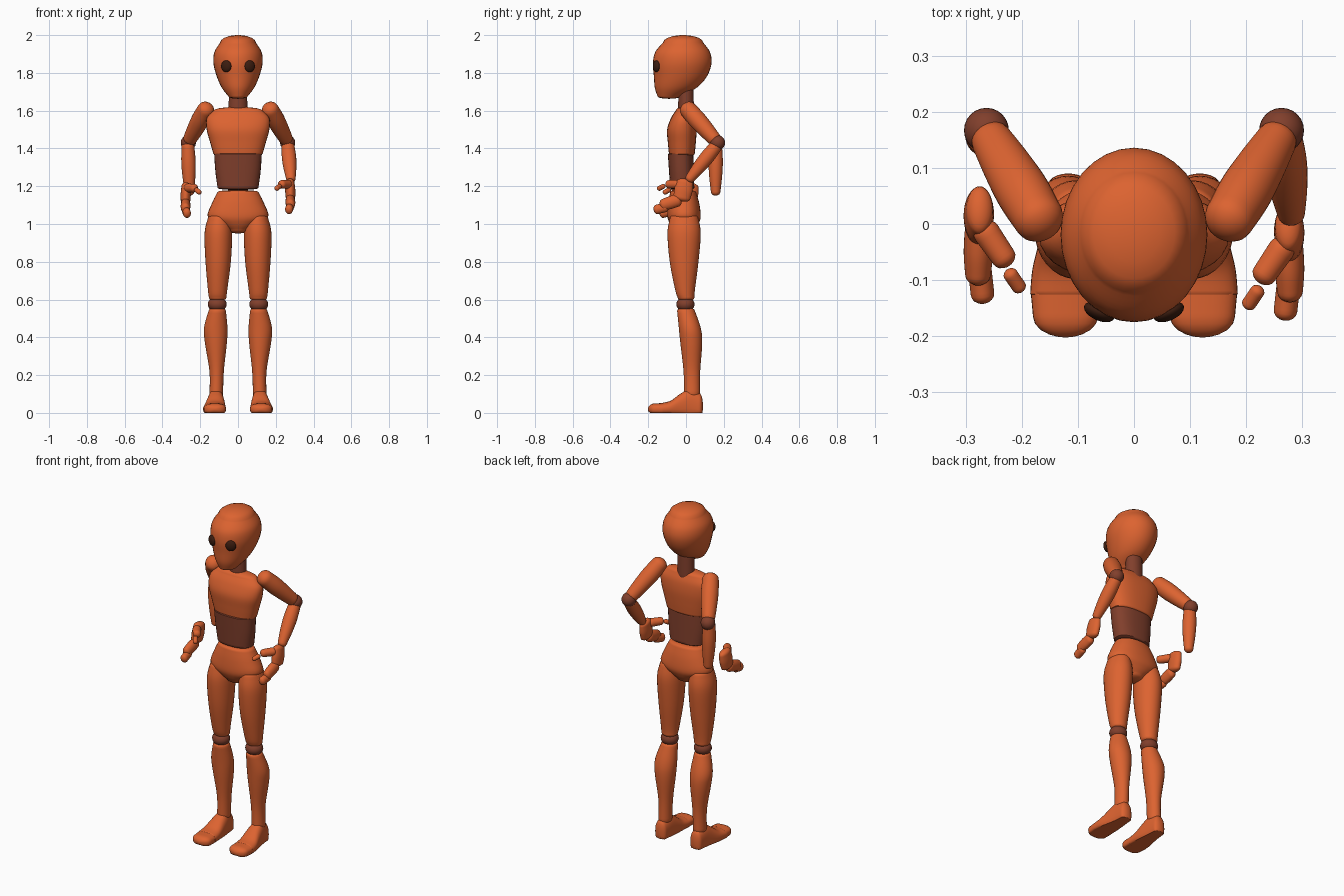
import bpy, bmesh, math
from mathutils import Matrix, Vector

cube = bpy.data.objects.get("Cube")
if cube:
    bpy.data.objects.remove(cube)

SIDES = 32
parts = []


def material(name, color):
    mat = bpy.data.materials.new(name)
    mat.use_nodes = True
    mat.diffuse_color = (*color, 1)
    mat.node_tree.nodes["Principled BSDF"].inputs["Base Color"].default_value = (*color, 1)
    return mat


orange = material("orange skin", (.72, .125, .03))
brown = material("brown joint", (.22, .05, .025))
dark = material("dark eye", (.045, .012, .005))


def smooth_sections(rows, steps=5):
    """Catmull-Rom interpolation between cross-sections."""
    rows = [Vector(r) for r in rows]
    padded = [rows[0]] + rows + [rows[-1]]
    result = []
    for p, a, b, n in zip(padded, padded[1:], padded[2:], padded[3:]):
        for i in range(steps):
            t = i / steps
            result.append(a + (b - p) * (t / 2)
                          + (p * 2 - a * 5 + b * 4 - n) * (t * t / 2)
                          + (a * 3 - p - b * 3 + n) * (t ** 3 / 2))
    return result + [rows[-1]]


def cap(row, height):
    """Rounded end: sections shrinking along a quarter ellipse."""
    result = []
    for degrees in (20, 40, 60, 75, 85):
        a = math.radians(degrees)
        along, u, v, ru, rv = row
        result.append(Vector((along + height * math.sin(a), u, v, ru * math.cos(a), rv * math.cos(a))))
    return result


def loft(name, rows, mat, ends=(.02, .02), power=2.0, matrix=None, side=1):
    """Skin through sections given as (along, centre u, centre v, radius u, radius v)."""
    rows = smooth_sections(rows)
    way = math.copysign(1, rows[-1][0] - rows[0][0])
    rows = cap(rows[0], -way * ends[0])[::-1] + rows + cap(rows[-1], way * ends[1])
    matrix = Matrix.Diagonal((side, 1, 1, 1)) @ (matrix or Matrix())
    bm = bmesh.new()
    rings = []
    for along, u, v, ru, rv in rows:
        ring = []
        for i in range(SIDES):
            a = math.tau * i / SIDES
            c, s = math.cos(a), math.sin(a)
            x = math.copysign(abs(c) ** (2 / power), c)
            y = math.copysign(abs(s) ** (2 / power), s)
            p = matrix @ Vector((u + ru * x, v + rv * y, along))
            p.z = max(p.z, 0)
            ring.append(bm.verts.new(p))
        rings.append(ring)
    for low, high in zip(rings, rings[1:]):
        for i in range(SIDES):
            j = (i + 1) % SIDES
            bm.faces.new((low[i], low[j], high[j], high[i]))
    bm.faces.new(rings[0])
    bm.faces.new(rings[-1])
    bmesh.ops.recalc_face_normals(bm, faces=bm.faces)
    mesh = bpy.data.meshes.new(name)
    bm.to_mesh(mesh)
    bm.free()
    mesh.materials.append(mat)
    obj = bpy.data.objects.new(name, mesh)
    bpy.context.collection.objects.link(obj)
    parts.append(obj)
    return obj


def limb(name, start, end, radii, mat, side, depth=1.0):
    """Rounded limb between two points; depth stretches it across the x axis."""
    start, end = Vector(start), Vector(end)
    z = (end - start).normalized()
    y = z.cross(Vector((1, 0, 0))).normalized()
    x = y.cross(z)
    frame = Matrix((x, y, z)).transposed().to_4x4()
    frame.translation = start
    length = (end - start).length
    rows = [(length * i / (len(radii) - 1), 0, 0, r, r * depth) for i, r in enumerate(radii)]
    loft(name, rows, mat, (radii[0] * .8, radii[-1] * .8), matrix=frame, side=side)


def ball(name, center, radii, mat, turn=0):
    bm = bmesh.new()
    frame = Matrix.LocRotScale(Vector(center), Matrix.Rotation(turn, 3, 'Z'), Vector(radii))
    bmesh.ops.create_uvsphere(bm, u_segments=24, v_segments=16, radius=1, matrix=frame)
    mesh = bpy.data.meshes.new(name)
    bm.to_mesh(mesh)
    bm.free()
    mesh.materials.append(mat)
    obj = bpy.data.objects.new(name, mesh)
    bpy.context.collection.objects.link(obj)
    parts.append(obj)


# Head, neck and torso
loft("head", [(1.675, 0, -.09, .05, .06), (1.72, 0, -.055, .085, .11), (1.78, 0, -.03, .112, .14),
              (1.85, 0, -.02, .13, .155), (1.91, 0, -.018, .125, .145), (1.96, 0, -.015, .095, .107)],
     orange, (.012, .04))
loft("neck", [(1.58, 0, 0, .05, .042), (1.72, 0, 0, .048, .04)], brown)
loft("chest", [(1.37, 0, -.022, .13, .068), (1.43, 0, -.022, .147, .074), (1.5, 0, -.022, .166, .078),
               (1.56, 0, -.015, .166, .065), (1.6, 0, -.01, .13, .045)], orange, (.01, .02), 2.4)
loft("abdomen", [(1.37, 0, -.028, .126, .068), (1.28, 0, -.024, .12, .066), (1.19, 0, -.02, .108, .064)],
     brown, (.01, .01), 2.4)
loft("pelvis", [(1.17, 0, -.015, .108, .068), (1.11, 0, -.012, .138, .082), (1.04, 0, -.01, .16, .088),
                (1, 0, -.01, .105, .075), (.97, 0, -.01, .055, .055)], orange, (.01, .02), 2.2)

for side, word in ((1, "left"), (-1, "right")):
    ball(word + "_eye", (side * .062, -.157, 1.835), (.029, .015, .031), dark, side * .42)

    # Leg
    loft(word + "_thigh", [(1.03, .1, -.01, .06, .075), (.95, .104, -.01, .073, .088),
                           (.8, .105, -.01, .067, .076), (.65, .108, -.005, .051, .052),
                           (.61, .108, 0, .046, .044)], orange, (.03, .02), side=side)
    ball(word + "_knee", (side * .11, -.003, .575), (.05, .048, .04), brown)
    loft(word + "_shin", [(.54, .11, 0, .046, .047), (.45, .118, .02, .062, .058),
                          (.37, .117, .028, .058, .058), (.22, .113, .031, .038, .044),
                          (.1, .115, .032, .036, .042)], orange, (.02, .02), side=side)

    # Foot, skinned from heel to toe
    forward = Matrix.Rotation(math.pi / 2, 4, 'X')
    loft(word + "_foot", [(-.07, .117, .035, .036, .07), (-.02, .117, .045, .042, .08),
                          (.03, .119, .035, .05, .066), (.08, .123, .025, .058, .04),
                          (.125, .124, .02, .061, .033)], orange, (.02, .005), 2.4, forward, side)
    loft(word + "_toes", [(.122, .124, .02, .06, .032), (.165, .122, .02, .058, .03)],
         orange, (.004, .037), 2.6, forward, side)

    # Arm
    limb(word + "_upper_arm", (.17, .01, 1.607), (.253, .148, 1.452), (.045, .048, .044, .037), orange, side)
    ball(word + "_elbow", (side * .263, .167, 1.43), (.04, .04, .04), brown)
    wrist = (.28, .02, 1.24) if side > 0 else (.257, .157, 1.17)
    limb(word + "_forearm", (.265, .157, 1.41), wrist, (.034, .038, .034, .025), orange, side)

    # Hand, the right one sitting a little further back and lower
    shift = Vector((0, 0, 0)) if side > 0 else Vector((0, .03, -.02))
    for name, start, end, radii, depth in (
            ("palm", (.275, -.005, 1.22), (.278, -.022, 1.14), (.024, .027, .025), 1.8),
            ("fingers", (.277, -.045, 1.125), (.278, -.12, 1.102), (.025, .026, .023), 1.3),
            ("fingertips", (.275, -.11, 1.088), (.27, -.155, 1.077), (.021, .021), 1.2),
            ("thumb", (.263, -.045, 1.21), (.232, -.09, 1.21), (.024, .022), 1),
            ("thumb_tip", (.22, -.12, 1.2), (.205, -.142, 1.188), (.013, .013), 1)):
        limb(word + "_" + name, Vector(start) + shift, Vector(end) + shift, radii, orange, side, depth)

# Smooth shading with crisp sole edges
bpy.ops.object.select_all(action='DESELECT')
for obj in parts:
    obj.select_set(True)
bpy.context.view_layer.objects.active = parts[0]
bpy.ops.object.shade_smooth_by_angle(angle=math.radians(50))
